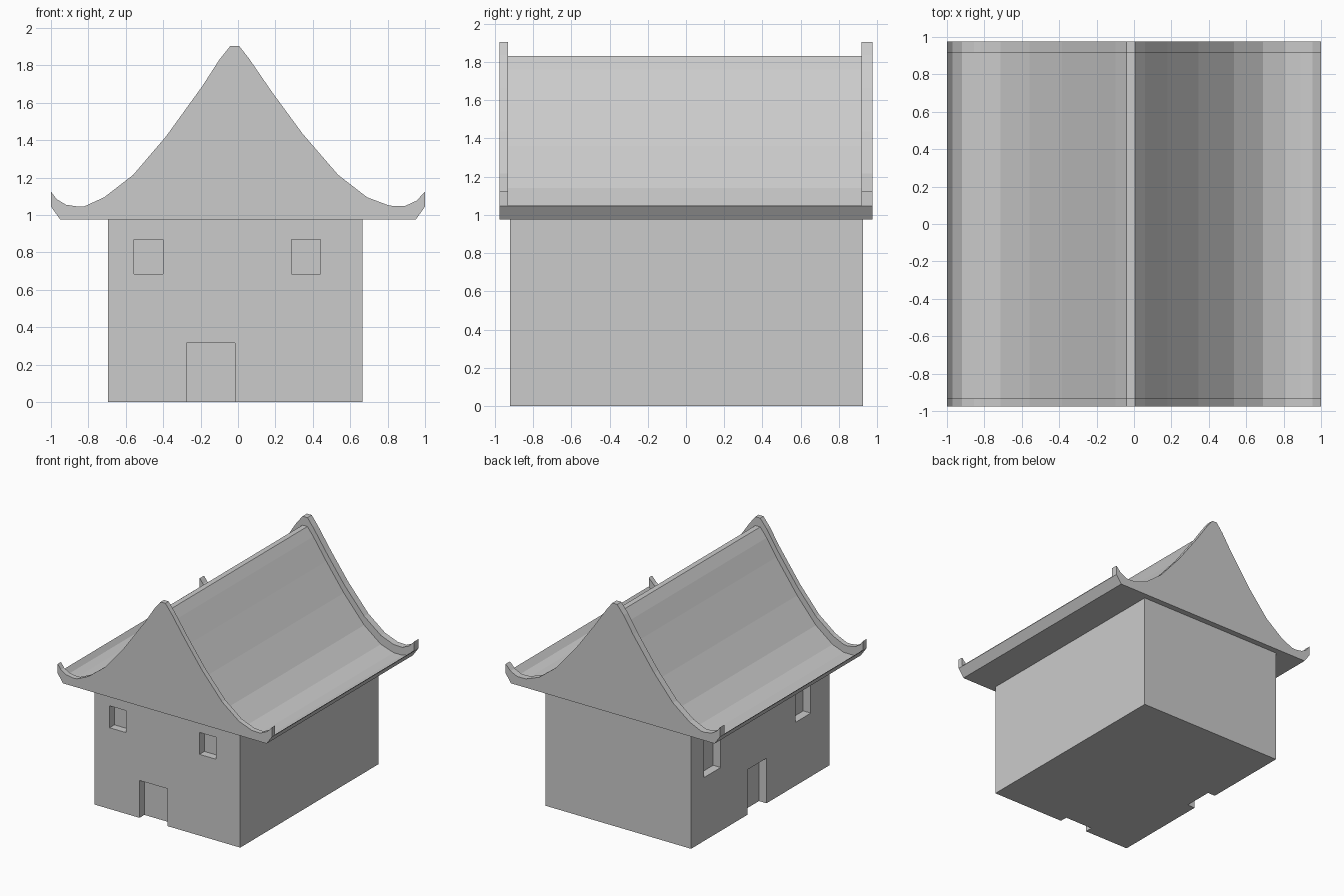
import bpy
import bmesh

cube = bpy.data.objects.get("Cube")
if cube:
    bpy.data.objects.remove(cube, do_unlink=True)

# One plain grey for the whole house
grey = bpy.data.materials.new("plain_grey")
grey.use_nodes = True
colour = (0.6, 0.6, 0.6, 1)
grey.diffuse_color = colour
grey.node_tree.nodes["Principled BSDF"].inputs["Base Color"].default_value = colour


def prism(name, outline, y0, y1):
    """Extrude an x-z outline from y0 to y1."""
    bm = bmesh.new()
    face = bm.faces.new([bm.verts.new((x, y0, z)) for x, z in outline])
    new = bmesh.ops.extrude_face_region(bm, geom=[face])["geom"]
    moved = [v for v in new if isinstance(v, bmesh.types.BMVert)]
    bmesh.ops.translate(bm, verts=moved, vec=(0, y1 - y0, 0))
    bmesh.ops.recalc_face_normals(bm, faces=bm.faces)
    mesh = bpy.data.meshes.new(name)
    bm.to_mesh(mesh)
    bm.free()
    mesh.materials.append(grey)
    obj = bpy.data.objects.new(name, mesh)
    bpy.context.collection.objects.link(obj)
    return obj


def box(name, x0, x1, y0, y1, z0, z1):
    return prism(name, [(x0, z0), (x1, z0), (x1, z1), (x0, z1)], y0, y1)


def cut(target, *bounds):
    """Carve a box-shaped recess out of the target."""
    cutter = box("recess_cutter", *bounds)
    cutter.hide_render = True
    mod = target.modifiers.new("recess", "BOOLEAN")
    mod.operation = "DIFFERENCE"
    mod.solver = "EXACT"
    mod.object = cutter
    bpy.context.view_layer.objects.active = target
    bpy.ops.object.modifier_apply(modifier=mod.name)
    bpy.data.objects.remove(cutter, do_unlink=True)


# Walls with recessed doors and windows on the front and the -x side
LEFT, FRONT, EAVE = -0.695, -0.92, 0.975
walls = box("walls", LEFT, 0.665, FRONT, 0.925, 0, EAVE)
for x0, x1, z0, z1 in [(-0.555, -0.4, 0.685, 0.87), (0.285, 0.44, 0.685, 0.87),
                       (-0.275, -0.015, -0.1, 0.315)]:
    cut(walls, x0, x1, FRONT - 0.1, FRONT + 0.065, z0, z1)
for y0, y1, z0, z1 in [(0.53, 0.75, 0.535, 0.87), (-0.67, -0.47, 0.535, 0.87),
                       (-0.08, 0.17, -0.1, 0.38)]:
    cut(walls, LEFT - 0.1, LEFT + 0.07, y0, y1, z0, z1)

# Swept roof line with upturned eaves, from -x to +x
sweep = [(-1, 1.125), (-0.97, 1.085), (-0.92, 1.055), (-0.855, 1.045), (-0.82, 1.047),
         (-0.715, 1.095), (-0.56, 1.215), (-0.385, 1.42), (-0.19, 1.69), (-0.1, 1.83),
         (-0.04, 1.905), (0.005, 1.905), (0.06, 1.835), (0.18, 1.66), (0.345, 1.435),
         (0.535, 1.215), (0.69, 1.095), (0.81, 1.05), (0.89, 1.047), (0.955, 1.077),
         (1, 1.125)]
under = [(1, 1.045), (0.95, EAVE), (-0.95, EAVE), (-1, 1.045)]

# Raised gable ends, with the roof set lower between them
prism("front_gable", sweep + under, -0.975, -0.932)
prism("back_gable", sweep + under, 0.918, 0.975)
lowered = [(x, max(z - 0.075, EAVE + 0.006)) for x, z in sweep]
prism("roof", lowered + under, -0.932, 0.918)
